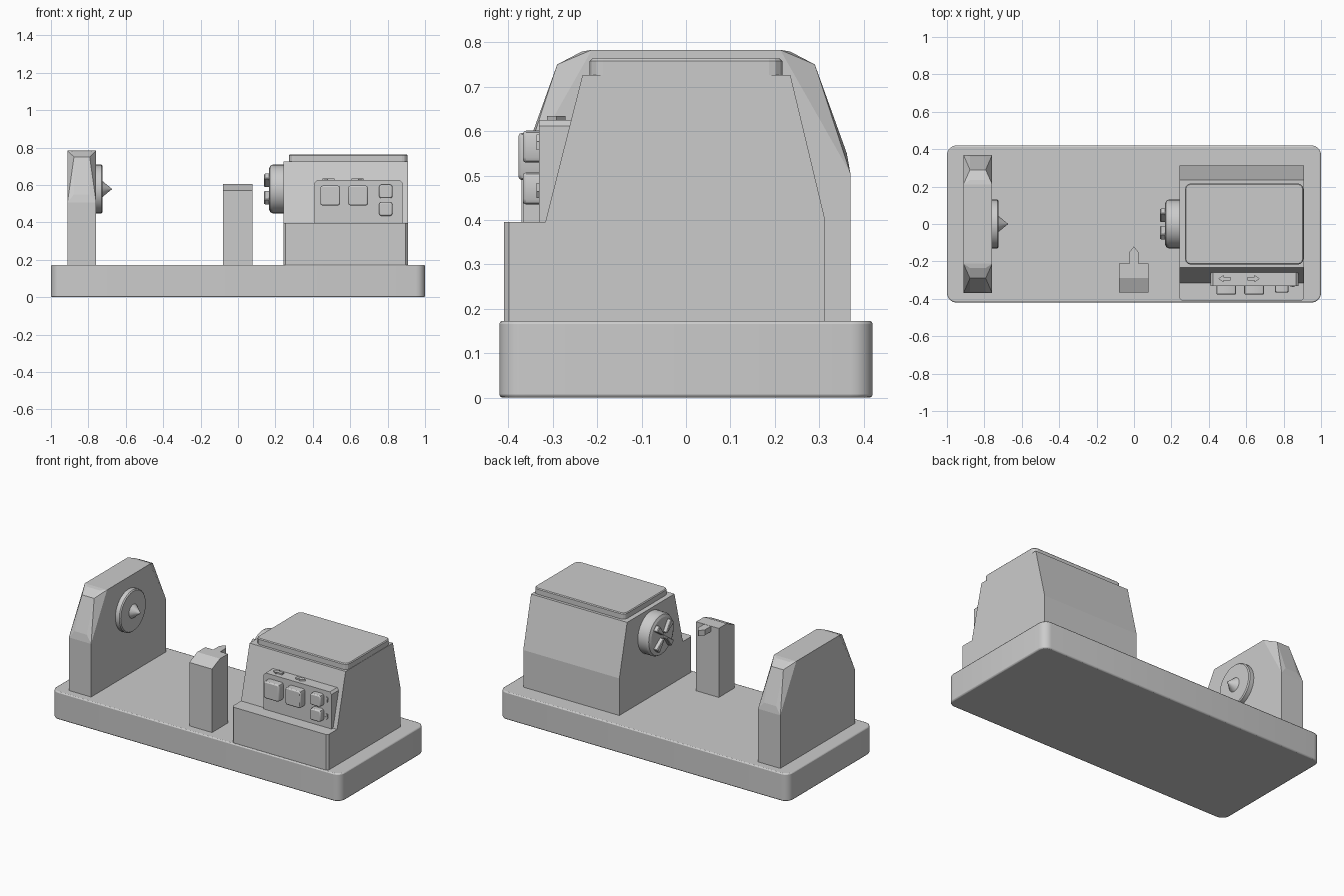
import bpy, bmesh, math
from mathutils import Vector, Matrix

if "Cube" in bpy.data.objects:
    bpy.data.objects.remove(bpy.data.objects["Cube"])


def finish(name, bm):
    bmesh.ops.recalc_face_normals(bm, faces=bm.faces)
    me = bpy.data.meshes.new(name)
    bm.to_mesh(me)
    bm.free()
    ob = bpy.data.objects.new(name, me)
    bpy.context.collection.objects.link(ob)
    return ob


def bevel(ob, width, segs=1):
    m = ob.modifiers.new("bevel", 'BEVEL')
    m.width, m.segments, m.limit_method = width, segs, 'ANGLE'
    m.angle_limit = math.radians(50)


def smooth(ob, deg=35):
    bpy.ops.object.select_all(action='DESELECT')
    ob.select_set(True)
    bpy.context.view_layer.objects.active = ob
    bpy.ops.object.shade_smooth_by_angle(angle=math.radians(deg))


def prism(name, pts, axis, lo, hi):
    """Extrude a 2D outline along an axis (x: pts are y,z; y: x,z; z: x,y)."""
    def place(p, d):
        return {'x': (d, p[0], p[1]), 'y': (p[0], d, p[1]), 'z': (p[0], p[1], d)}[axis]
    bm = bmesh.new()
    f = bm.faces.new([bm.verts.new(place(p, lo)) for p in pts])
    ext = bmesh.ops.extrude_face_region(bm, geom=[f])
    step = Vector(place((0, 0), hi - lo))
    bmesh.ops.translate(bm, vec=step, verts=[v for v in ext['geom'] if isinstance(v, bmesh.types.BMVert)])
    return finish(name, bm)


def rounded(x0, x1, y0, y1, r, n=3):
    pts = []
    for i, (cx, cy) in enumerate([(x1 - r, y1 - r), (x0 + r, y1 - r), (x0 + r, y0 + r), (x1 - r, y0 + r)]):
        for k in range(n + 1):
            a = math.pi / 2 * (i + k / n)
            pts.append((cx + r * math.cos(a), cy + r * math.sin(a)))
    return pts


def turned(name, rings, n=32, z=0.578):
    """Closed solid of rotation about an x-directed spindle; rings are (x, radius)."""
    bm = bmesh.new()
    loops = [[bm.verts.new((x, r * math.cos(2 * math.pi * i / n), z + r * math.sin(2 * math.pi * i / n)))
              for i in range(n)] for x, r in rings]
    for a, b in zip(loops, loops[1:]):
        for i in range(n):
            bm.faces.new((a[i], a[(i + 1) % n], b[(i + 1) % n], b[i]))
    bm.faces.new(loops[0])
    bm.faces.new(loops[-1])
    ob = finish(name, bm)
    smooth(ob, 25)
    return ob


def arrow(cx, cy, s, d):
    return [(cx + d * s * u, cy + s * v) for u, v in
            [(-1, -.3), (.1, -.3), (.1, -.65), (1, 0), (.1, .65), (.1, .3), (-1, .3)]]


# Bed
base = prism("base", rounded(-1, 1, -0.42, 0.42, 0.05, 5), 'z', 0, 0.173)
bevel(base, 0.007, 2)
smooth(base)

# Tailstock plate: convex shape with tapering edge chamfers
bm = bmesh.new()
for s in (-1, 1):
    for d in (-1, 1):
        for y, z in [(0.37, 0.165), (0.37, 0.505), (0.212, 0.783)]:
            bm.verts.new((-0.835 + d * 0.077, s * y, z))
        for y, z in [(0.362, 0.55), (0.29, 0.75), (0.235, 0.779)]:
            bm.verts.new((-0.835 + d * 0.042, s * y, z))
bmesh.ops.convex_hull(bm, input=bm.verts)
bmesh.ops.dissolve_limit(bm, angle_limit=0.02, verts=bm.verts, edges=bm.edges)
finish("tailstock", bm)
turned("tailstock_disc", [(-0.77, 0.13), (-0.731, 0.13), (-0.725, 0.124)])
turned("tailstock_centre", [(-0.73, 0.047), (-0.674, 0.001)], 24)

# Tool post and cutting tool
prism("tool_post", [(-0.367, 0.165), (-0.367, 0.57), (-0.288, 0.605), (-0.21, 0.605), (-0.21, 0.165)],
      'x', -0.08, 0.077)
prism("cutting_tool", [(-0.025, -0.23), (0.023, -0.23), (0.023, -0.15), (-0.001, -0.12), (-0.025, -0.15)],
      'z', 0.57, 0.604)

# Headstock body, front ledge and lid
prism("headstock", [(-0.33, 0.165), (-0.318, 0.39), (-0.233, 0.726), (0.235, 0.726), (0.312, 0.405), (0.312, 0.165)],
      'x', 0.243, 0.908)
prism("headstock_ledge", [(0.243, -0.30), (0.243, -0.398), (0.255, -0.41), (0.896, -0.41), (0.908, -0.398),
                          (0.908, -0.30)], 'z', 0.165, 0.396)
lid = prism("lid", rounded(0.273, 0.906, -0.217, 0.217, 0.03, 3), 'z', 0.72, 0.763)
bevel(lid, 0.005)

# Control panel with buttons and direction markers
panel = prism("control_panel", [(0.41, 0.39), (0.41, 0.612), (0.423, 0.625), (0.867, 0.625), (0.88, 0.612),
                                (0.88, 0.39)], 'y', -0.331, -0.24)
for i, (x, z, h, front) in enumerate([(0.493, 0.543, 0.053, -0.377), (0.642, 0.543, 0.053, -0.377),
                                      (0.79, 0.565, 0.036, -0.367), (0.79, 0.471, 0.036, -0.367)]):
    b = prism(f"button_{i + 1}", rounded(x - h, x + h, z - h, z + h, 0.012, 2), 'y', front, -0.32)
    bevel(b, 0.007, 2)
    smooth(b)
for i, (x, d) in enumerate([(0.483, -1), (0.64, 1)]):
    prism(f"top_arrow_{i + 1}", arrow(x, -0.292, 0.032, d), 'z', 0.62, 0.634)
for i, (z, d) in enumerate([(0.575, 1), (0.466, -1)]):
    prism(f"side_arrow_{i + 1}", [(0.848 + v, z + u) for u, v in arrow(0, 0, 0.017, d)], 'y', -0.337, -0.325)

# Chuck and its jaws
turned("chuck", [(0.26, 0.13), (0.185, 0.13), (0.172, 0.123), (0.165, 0.108)])
for i in range(4):
    c, s = math.cos(math.pi / 4 + i * math.pi / 2), math.sin(math.pi / 4 + i * math.pi / 2)
    pts = [(r * c - w * s, 0.578 + r * s + w * c) for r, w in
           [(0.018, -0.006), (0.1, -0.02), (0.1, 0.02), (0.018, 0.006)]]
    jaw = prism(f"chuck_jaw_{i + 1}", pts, 'x', 0.14, 0.18)
    bevel(jaw, 0.004)
